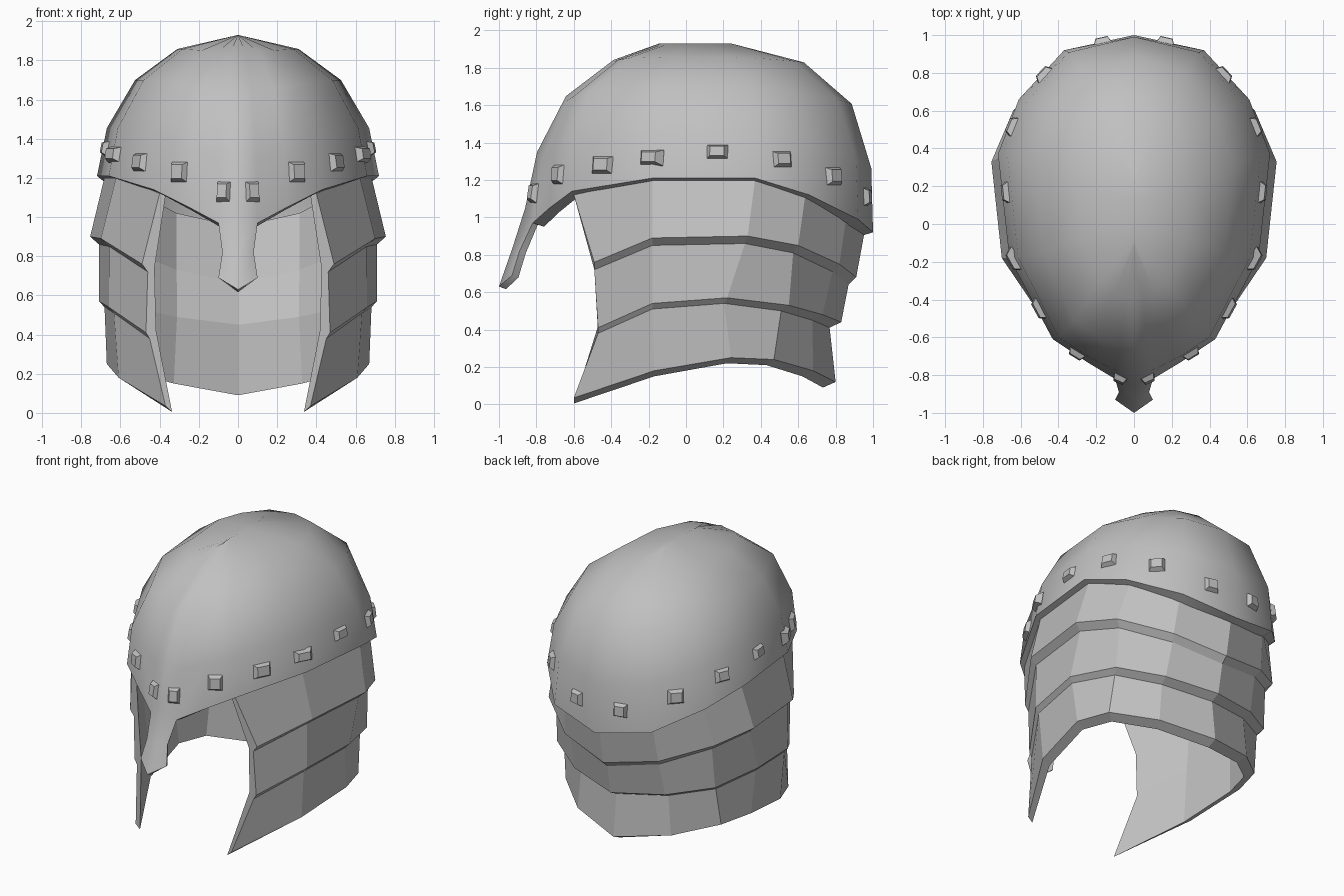
import bpy, bmesh
from mathutils import Vector
from mathutils.bvhtree import BVHTree

if "Cube" in bpy.data.objects:
    bpy.data.objects.remove(bpy.data.objects["Cube"])

steel = bpy.data.materials.new("steel_grey")
steel.diffuse_color = (0.53, 0.53, 0.53, 1)
steel.use_nodes = True
steel.node_tree.nodes["Principled BSDF"].inputs["Base Color"].default_value = steel.diffuse_color


def make_object(name, verts, faces):
    me = bpy.data.meshes.new(name)
    me.from_pydata(verts, [], faces)
    me.materials.append(steel)
    ob = bpy.data.objects.new(name, me)
    bpy.context.collection.objects.link(ob)
    return ob


def finish(ob, thickness=0, smooth_angle=0):
    """Mirror the right half, optionally thicken inwards and smooth, then bake."""
    mir = ob.modifiers.new("mirror", 'MIRROR')
    mir.use_clip = True
    mir.merge_threshold = 0.002
    if thickness:
        sol = ob.modifiers.new("thickness", 'SOLIDIFY')
        sol.thickness = thickness
        sol.offset = -1
    bpy.ops.object.select_all(action='DESELECT')
    ob.select_set(True)
    bpy.context.view_layer.objects.active = ob
    bpy.ops.object.convert(target='MESH')
    if smooth_angle:
        bpy.ops.object.shade_smooth_by_angle(angle=smooth_angle)


def grid_faces(rows, cols, closed=False):
    """Rows run upwards, columns run from front to back on the right side."""
    return [(r * cols + i, r * cols + i + 1,
             (r + 1) % rows * cols + i + 1, (r + 1) % rows * cols + i)
            for r in range(rows if closed else rows - 1) for i in range(cols - 1)]


def inset(row, kx, ky, dz):
    """Shrink a row of points sideways and at the back, and shift it in height."""
    return [(x * kx, y * ky if y > 0 else y, z + dz) for x, y, z in row]


# Dome: rim outline (right half, front to back) swept up to a short top ridge
rim = [(0, -0.86, 1.05), (0.10, -0.82, 0.97), (0.25, -0.73, 1.05), (0.43, -0.61, 1.14),
       (0.66, -0.18, 1.21), (0.72, 0.37, 1.21), (0.61, 0.66, 1.12), (0.37, 0.92, 0.99),
       (0, 1.0, 0.92)]
cols = len(rim)
bulge = {1: 0.025, 2: 0.05, 3: 0.05, 4: 0.01}      # rounds the brow above the rim
# scale at front, at back, sideways, height fraction, share of bulge
steps = [(1, 1, 1, 0, 0), (0.93, 0.99, 0.93, 0.34, 0.6), (0.76, 0.88, 0.73, 0.68, 1),
         (0.48, 0.61, 0.43, 0.90, 0.6), (0.21, 0.2, 0, 1, 0)]
top, mid_y = 1.93, 0.05
verts = []
for sf, sb, sx, h, share in steps:
    for i, (x, y, z) in enumerate(rim):
        s = sf + (sb - sf) * (y + 0.86) / 1.86
        verts.append((x * sx, mid_y + (y - mid_y) * s - bulge.get(i, 0) * share,
                      z + (top - z) * h))
faces = grid_faces(len(steps), cols)

# Nose guard grows out of the front of the rim
n = len(verts)
verts += [(0, -0.93, 0.83), (0.08, -0.89, 0.82), (0, -1.0, 0.63), (0.10, -0.93, 0.69)]
faces += [(n, n + 1, 1, 0), (n + 2, n + 3, n + 1, n)]

# Lip turned inwards under the rim, from the nose guard to the back
n = len(verts)
verts += [(x * 0.92, mid_y + (y - mid_y) * 0.93, z - 0.02) for x, y, z in rim[1:]]
faces += [(n + i, n + i + 1, i + 2, i + 1) for i in range(cols - 2)]
dome = make_object("dome_with_nose_guard", verts, faces)
finish(dome, 0.04, 1.1)

# Neck and cheek guard: lower edges of three flared bands, and the top edge
low = [(0.37, -0.60, 0.035), (0.61, -0.17, 0.18), (0.67, 0.24, 0.25),
       (0.60, 0.47, 0.24), (0.36, 0.68, 0.18), (0, 0.80, 0.12)]
middle = [(0.47, -0.47, 0.41), (0.66, -0.18, 0.54), (0.71, 0.22, 0.57),
          (0.61, 0.55, 0.53), (0.35, 0.73, 0.48), (0, 0.83, 0.44)]
high = [(0.49, -0.49, 0.76), (0.70, -0.18, 0.89), (0.755, 0.33, 0.90),
        (0.64, 0.60, 0.85), (0.36, 0.82, 0.75), (0, 0.91, 0.68)]
brim = [(0.40, -0.60, 1.12), (0.62, -0.18, 1.21), (0.68, 0.37, 1.21),
        (0.57, 0.64, 1.13), (0.34, 0.86, 1.02), (0, 0.96, 0.95)]
# Stepped bands up the outside, then a plain wall down the inside
rows = [low, inset(middle, 0.96, 0.925, -0.03), middle,
        inset(high, 0.94, 0.955, -0.04), high, brim,
        inset(brim, 0.92, 0.94, 0), inset(high, 0.87, 0.89, -0.02),
        inset(middle, 0.89, 0.87, 0.01), inset(low, 0.91, 0.915, -0.03)]
w = len(low)
front_edge = tuple(r * w for r in range(len(rows)))
guard = make_object("neck_and_cheek_guard", [p for row in rows for p in row],
                    grid_faces(len(rows), w, closed=True) + [front_edge])
finish(guard)

# Studs: blunt pyramids seated on the dome just above the rim (position, width, height)
studs = [((0.075, -0.84, 1.13), 0.08, 0.11), ((0.30, -0.68, 1.23), 0.10, 0.11),
         ((0.50, -0.45, 1.28), 0.13, 0.10), ((0.61, -0.18, 1.32), 0.13, 0.08),
         ((0.68, 0.17, 1.35), 0.12, 0.08), ((0.66, 0.53, 1.31), 0.11, 0.09),
         ((0.48, 0.80, 1.22), 0.11, 0.10), ((0.17, 0.98, 1.11), 0.10, 0.10)]
bm = bmesh.new()
bm.from_mesh(dome.data)
tree = BVHTree.FromBMesh(bm)
bm.free()
verts, faces = [], []
corners = [(-1, -1), (1, -1), (1, 1), (-1, 1)]
for pos, width, height in studs:
    for side in (1, -1):
        p = Vector((pos[0] * side, pos[1], pos[2]))
        out = Vector((p.x, p.y - mid_y, 0)).normalized()
        hit, nrm, _, _ = tree.ray_cast(p + out * 0.5, -out)
        if hit is None:
            hit, nrm = p, out
        across = Vector((0, 0, 1)).cross(nrm).normalized()
        up = nrm.cross(across)
        b = len(verts)
        for depth, size in ((-0.015, 0.54), (0.028, 0.32)):
            verts += [hit + nrm * depth + across * (a * width * size) + up * (c * height * size)
                      for a, c in corners]
        faces += [(b + 4, b + 5, b + 6, b + 7), (b + 3, b + 2, b + 1, b)]
        faces += [(b + i, b + (i + 1) % 4, b + 4 + (i + 1) % 4, b + 4 + i) for i in range(4)]
make_object("rim_studs", verts, faces)
